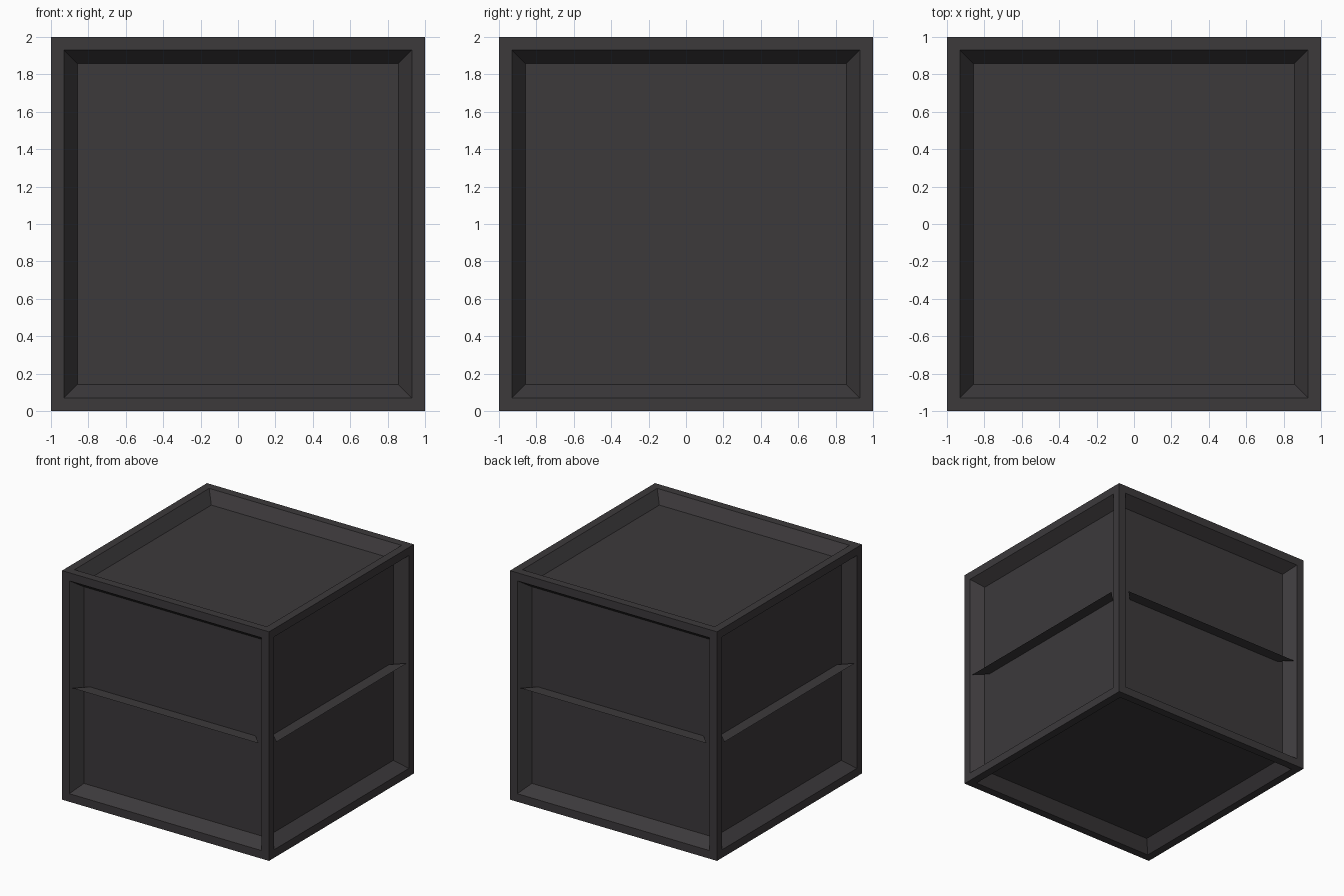
import bpy, bmesh
from math import pi
from mathutils import Matrix

if "Cube" in bpy.data.objects:
    bpy.data.objects.remove(bpy.data.objects["Cube"])

mat = bpy.data.materials.new("dark_grey")
mat.diffuse_color = (0.045, 0.041, 0.044, 1)
mat.use_nodes = True
mat.node_tree.nodes["Principled BSDF"].inputs["Base Color"].default_value = mat.diffuse_color


def finish(name, bm):
    mesh = bpy.data.meshes.new(name)
    bm.to_mesh(mesh)
    bm.free()
    mesh.materials.append(mat)
    obj = bpy.data.objects.new(name, mesh)
    bpy.context.collection.objects.link(obj)
    obj.location.z = 1


# Crate body: flat frame and sloped recess on all six sides
bm = bmesh.new()
bmesh.ops.create_cube(bm, size=2)
panels = bm.faces[:]
bmesh.ops.inset_individual(bm, faces=panels, thickness=0.1, depth=0)
bmesh.ops.inset_individual(bm, faces=panels, thickness=0.1, depth=-0.1)
finish("crate_body", bm)

# Thin mid-height ledge in each of the four side recesses
bm = bmesh.new()
for i in range(4):
    turn = Matrix.Rotation(i * pi / 2, 3, 'Z')
    ledge = [(-0.9, -1, 0), (0.9, -1, 0), (0.8, -0.9, 0), (-0.8, -0.9, 0)]
    bm.faces.new([bm.verts.new(turn @ bm.verts.new(p).co) for p in ledge])
bmesh.ops.delete(bm, geom=[v for v in bm.verts if not v.link_faces], context='VERTS')
finish("side_ledges", bm)
